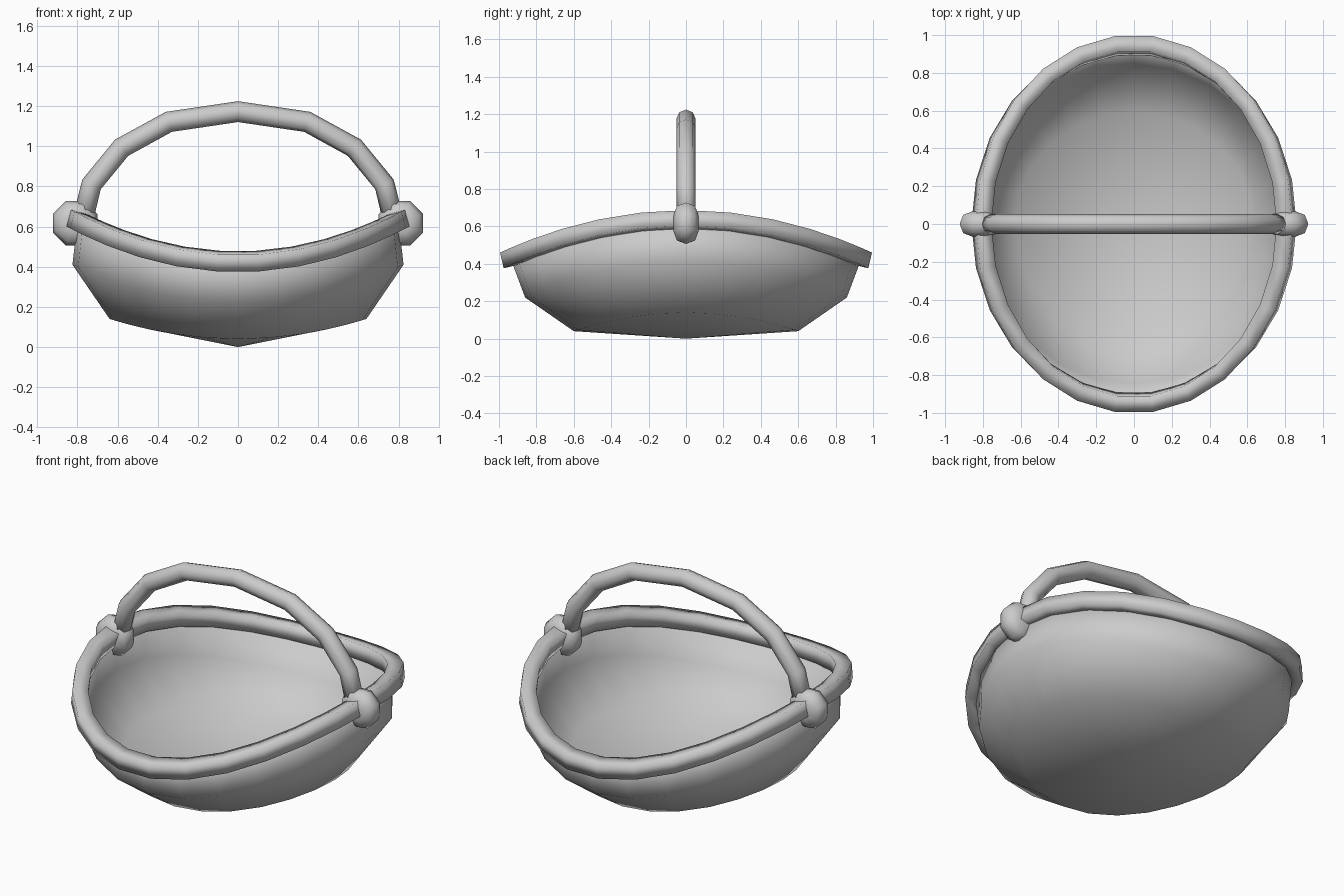
import bpy
import bmesh
import math
from mathutils import Vector

cube = bpy.data.objects.get("Cube")
if cube:
    bpy.data.objects.remove(cube, do_unlink=True)

grey = bpy.data.materials.new("light_grey")
grey.use_nodes = True
colour = (0.6, 0.6, 0.6, 1)
grey.diffuse_color = colour
grey.node_tree.nodes["Principled BSDF"].inputs["Base Color"].default_value = colour


def saddle_ring(rx, ry, z_end, z_side, count=24):
    """Oval loop that rises towards the left and right sides."""
    points = []
    for i in range(count):
        a = math.tau * i / count
        z = z_end + (z_side - z_end) * math.cos(a) ** 2
        points.append(Vector((rx * math.cos(a), ry * math.sin(a), z)))
    return points


def loft(bm, rings, closed=False):
    """Bridge loops of equal length, optionally joining last to first."""
    loops = [[bm.verts.new(p) for p in ring] for ring in rings]
    n = len(loops[0])
    pairs = list(zip(loops, loops[1:]))
    if closed:
        pairs.append((loops[-1], loops[0]))
    for low, high in pairs:
        for i in range(n):
            j = (i + 1) % n
            bm.faces.new((low[i], low[j], high[j], high[i]))
    return loops


def finish(name, bm):
    for face in bm.faces:
        face.smooth = True
    mesh = bpy.data.meshes.new(name)
    bm.to_mesh(mesh)
    bm.free()
    mesh.materials.append(grey)
    obj = bpy.data.objects.new(name, mesh)
    bpy.context.collection.objects.link(obj)
    return obj


# Bowl: saddle-shaped rings closed by a shallow point underneath
bm = bmesh.new()
loops = loft(bm, [
    saddle_ring(0.64, 0.60, 0.04, 0.14),
    saddle_ring(0.825, 0.86, 0.22, 0.41),
    saddle_ring(0.80, 0.935, 0.42, 0.63),
])
base = bm.verts.new((0, 0, 0))
bottom = loops[0]
for i, v in enumerate(bottom):
    bm.faces.new((base, bottom[(i + 1) % len(bottom)], v))
bowl = finish("bowl", bm)
wall = bowl.modifiers.new("wall", "SOLIDIFY")
wall.thickness = 0.015
wall.offset = -1

# Rim: square section that leans with the saddle surface
bm = bmesh.new()
path = saddle_ring(0.808, 0.95, 0.425, 0.634, 26)
half_width = 0.043
sections = []
for i, p in enumerate(path):
    along = (path[(i + 1) % len(path)] - path[i - 1]).normalized()
    lean = Vector((-0.35 * p.x, 0.25 * p.y, 1))
    out = along.cross(lean).normalized()
    up = out.cross(along)
    sections.append([p + half_width * (s * out + t * up)
                     for s, t in ((1, -1), (1, 1), (-1, 1), (-1, -1))])
loft(bm, sections, closed=True)
bmesh.ops.recalc_face_normals(bm, faces=bm.faces)
finish("rim", bm)

# Handle arch: round section swept in the x-z plane
half = [(0.345, 1.122), (0.58, 0.993), (0.73, 0.81), (0.772, 0.64)]
arch = [Vector((-x, 0, z)) for x, z in reversed(half)]
arch.append(Vector((0, 0, 1.173)))
arch += [Vector((x, 0, z)) for x, z in half]
bm = bmesh.new()
sections = []
for i, p in enumerate(arch):
    along = arch[min(i + 1, len(arch) - 1)] - arch[max(i - 1, 0)]
    out = Vector((-along.z, 0, along.x)).normalized()
    side = Vector((0, 1, 0))
    sections.append([p + 0.052 * (math.cos(a) * out + math.sin(a) * side)
                     for a in (math.tau * k / 8 for k in range(8))])
loops = loft(bm, sections)
bm.faces.new(loops[0])
bm.faces.new(loops[-1])
bmesh.ops.recalc_face_normals(bm, faces=bm.faces)
finish("handle", bm)

# Knobs joining the handle to the rim
for side, name in ((1, "left_knob"), (-1, "right_knob")):
    bm = bmesh.new()
    rings = []
    for y, r in ((-0.066, 0.05), (-0.048, 0.1), (0, 0.12),
                 (0.048, 0.1), (0.066, 0.05)):
        angles = [math.tau * (i + 0.5) / 8 for i in range(8)]
        rings.append([(side * (0.812 + r * math.cos(a)), y,
                       0.617 + r * math.sin(a)) for a in angles])
    loops = loft(bm, rings)
    bm.faces.new(loops[0])
    bm.faces.new(loops[-1])
    bmesh.ops.recalc_face_normals(bm, faces=bm.faces)
    finish(name, bm)
